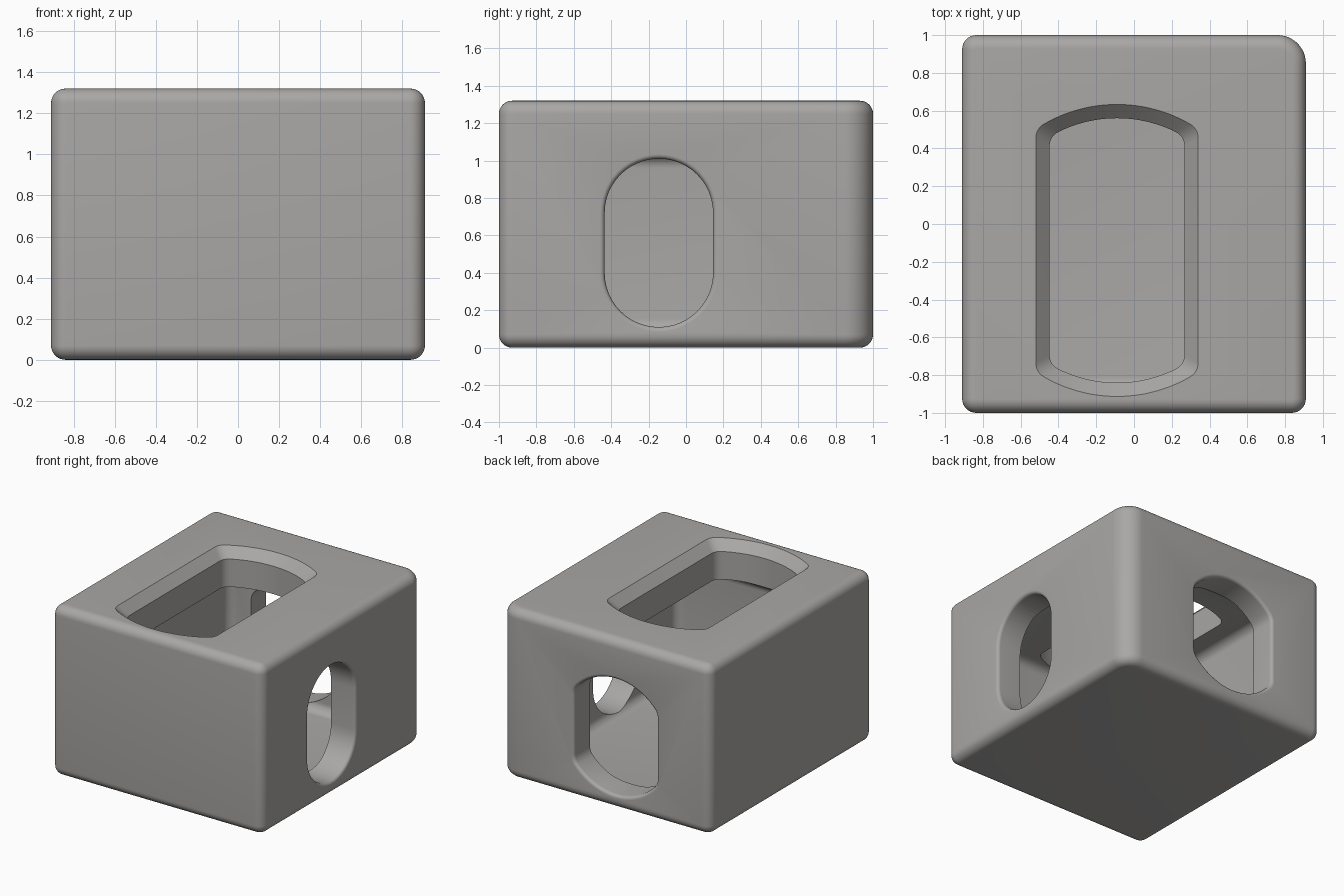
import bpy, bmesh
from math import sin, cos, asin, pi
from mathutils import Vector

if "Cube" in bpy.data.objects:
    bpy.data.objects.remove(bpy.data.objects["Cube"], do_unlink=True)

steel = bpy.data.materials.new("grey steel")
steel.use_nodes = True
colour = (0.40, 0.39, 0.38, 1)
steel.diffuse_color = colour
steel.node_tree.nodes["Principled BSDF"].inputs["Base Color"].default_value = colour


def finish(name, bm):
    bmesh.ops.recalc_face_normals(bm, faces=bm.faces)
    mesh = bpy.data.meshes.new(name)
    bm.to_mesh(mesh)
    bm.free()
    mesh.materials.append(steel)
    obj = bpy.data.objects.new(name, mesh)
    bpy.context.collection.objects.link(obj)
    return obj


def box(low, high):
    bm = bmesh.new()
    bmesh.ops.create_cube(bm, size=1)
    low, high = Vector(low), Vector(high)
    for v in bm.verts:
        v.co = (low + high) / 2 + v.co * (high - low)
    return bm


def round_edges(bm, test, radius, segments=8):
    edges = [e for e in bm.edges if test(*(v.co for v in e.verts))]
    bmesh.ops.bevel(bm, geom=edges, offset=radius, segments=segments,
                    profile=0.5, affect='EDGES', clamp_overlap=True)


def outline(half_width, radius, shift, grow, corner, steps=24):
    """Slot with arched ends and optional softened corners, as (across, along)."""
    w, r = half_width + grow, radius + grow
    limit = asin(min(1, w / r))
    end = limit - corner / r
    half = [(r * sin(a), shift + r * cos(a))
            for a in (-end + 2 * end * i / steps for i in range(steps + 1))]
    if corner:
        side = shift + r * cos(limit)
        p, q, s = Vector(half[-1]), Vector((w, side)), Vector((w, side - corner))
        soft = [p * (1 - t)**2 + q * 2 * t * (1 - t) + s * t * t
                for t in (i / 6 for i in range(1, 7))]
        half += [tuple(v) for v in soft]
        half = [(-x, y) for x, y in reversed(soft)] + half
    return half + [(-x, -y) for x, y in half]


def slot_cutter(name, place, shape, rings):
    """Loft one slot outline through (grow, depth) rings."""
    bm = bmesh.new()
    loops = [[bm.verts.new(place(u, v, depth)) for u, v in outline(*shape[:3], grow, shape[3])]
             for grow, depth in rings]
    for a, b in zip(loops, loops[1:]):
        for i in range(len(a)):
            bm.faces.new((a[i - 1], a[i], b[i], b[i - 1]))
    bm.faces.new(loops[0])
    bm.faces.new(loops[-1])
    return finish(name, bm)


# Outer block: one large vertical corner, the rest slightly rounded
X, H = 0.91, 1.32
bm = box((-X, -1, 0), (X, 1, H))
upright = lambda a, b: abs(a.z - b.z) > 1
outer = lambda a, b: upright(a, b) and a.x > 0 and a.y > 0
round_edges(bm, outer, 0.15, 12)
round_edges(bm, lambda a, b: upright(a, b) and not (a.x > 0.5 and a.y > 0.5), 0.075)
round_edges(bm, lambda a, b: abs(a.z - b.z) < 0.01 and (a.z < 0.01 or a.z > H - 0.01), 0.07)
body = finish("corner_casting", bm)

# Hollow inside
bm = box((-0.64, -0.88, 0.085), (0.70, 0.80, 1.03))
round_edges(bm, lambda a, b: True, 0.07)
cavity = finish("cavity_cutter", bm)

# Slots: small rounded lips at the sides, a wide chamfer on top
lip = 0.025
lip_rings = [(lip, 0.1)] + [(lip * (1 - sin(t)), -lip * (1 - cos(t)))
                            for t in (pi / 2 * i / 6 for i in range(7))] + [(0, -0.3)]
mid_z = 0.56
top_slot = slot_cutter("top_slot_cutter", lambda u, v, d: (u - 0.09, v - 0.14, H + d),
                       (0.357, 0.70, 0, 0.05),
                       [(0.073, 0.1), (0.073, 0), (0, -0.073), (0, -0.4)])
side_slot = slot_cutter("side_slot_cutter", lambda u, v, d: (X + d, u - 0.145, mid_z + v),
                        (0.29, 0.29, 0.16, 0), lip_rings)
back_slot = slot_cutter("back_slot_cutter", lambda u, v, d: (u - 0.09, 1 + d, mid_z + v),
                        (0.357, 0.45, 0, 0.04), lip_rings)

# Cut everything out of the block
bpy.context.view_layer.objects.active = body
for cutter in (cavity, top_slot, side_slot, back_slot):
    mod = body.modifiers.new(cutter.name, 'BOOLEAN')
    mod.operation, mod.solver, mod.object = 'DIFFERENCE', 'EXACT', cutter
    bpy.ops.object.modifier_apply(modifier=mod.name)
    bpy.data.objects.remove(cutter, do_unlink=True)

bpy.ops.object.select_all(action='DESELECT')
body.select_set(True)
bpy.ops.object.shade_smooth_by_angle(angle=0.5)
